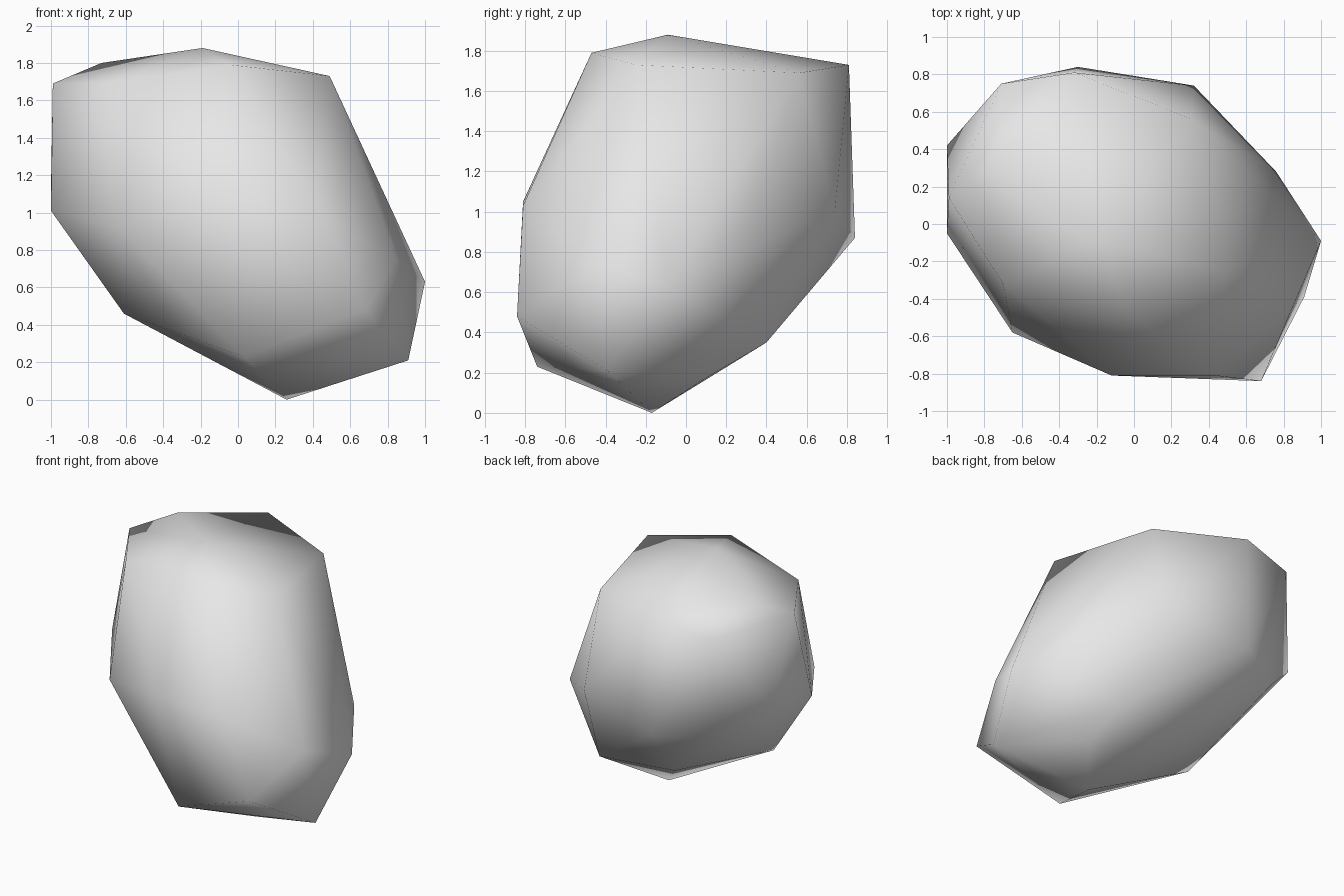
import bpy
import bmesh

cube = bpy.data.objects.get("Cube")
if cube:
    bpy.data.objects.remove(cube, do_unlink=True)

# Plain light grey stone
stone = bpy.data.materials.new("light_grey_stone")
stone.use_nodes = True
grey = (0.8, 0.8, 0.8, 1)
stone.diffuse_color = grey
stone.node_tree.nodes["Principled BSDF"].inputs["Base Color"].default_value = grey

# Corners of the boulder, from the crown down to the foot
crown = [(-.19, -.09, 1.88), (-.73, .34, 1.80), (-.04, -.47, 1.79)]
shoulder = [(.49, -.25, 1.73), (.31, .56, 1.69), (-.32, .81, 1.73),
            (-.71, .75, 1.65), (-.99, .14, 1.69), (-.70, -.32, 1.69)]
waist = [(-.12, -.81, 1.05), (.43, -.81, 1.03), (-.65, -.58, .93),
         (-1, -.05, 1.01), (-1, .42, 1.12), (-.7, .6, .83),
         (-.3, .84, .87), (.32, .74, 1), (.76, .28, .79),
         (.85, -.44, .75), (1, -.09, .63)]
base = [(.68, -.84, .48), (.91, -.39, .21), (.03, -.74, .23),
        (-.61, -.16, .46), (-.15, .35, .38), (.43, .4, .35),
        (.48, .11, .18)]
foot = [(.26, -.17, 0)]

# Wrap the corners in a closed convex skin
bm = bmesh.new()
for corner in crown + shoulder + waist + base + foot:
    bm.verts.new(corner)
bmesh.ops.convex_hull(bm, input=bm.verts[:])
loose = [v for v in bm.verts if not v.link_faces]
bmesh.ops.delete(bm, geom=loose, context="VERTS")
bmesh.ops.recalc_face_normals(bm, faces=bm.faces[:])
for face in bm.faces:
    face.smooth = True

mesh = bpy.data.meshes.new("boulder")
bm.to_mesh(mesh)
bm.free()
mesh.materials.append(stone)
boulder = bpy.data.objects.new("boulder", mesh)
bpy.context.collection.objects.link(boulder)
